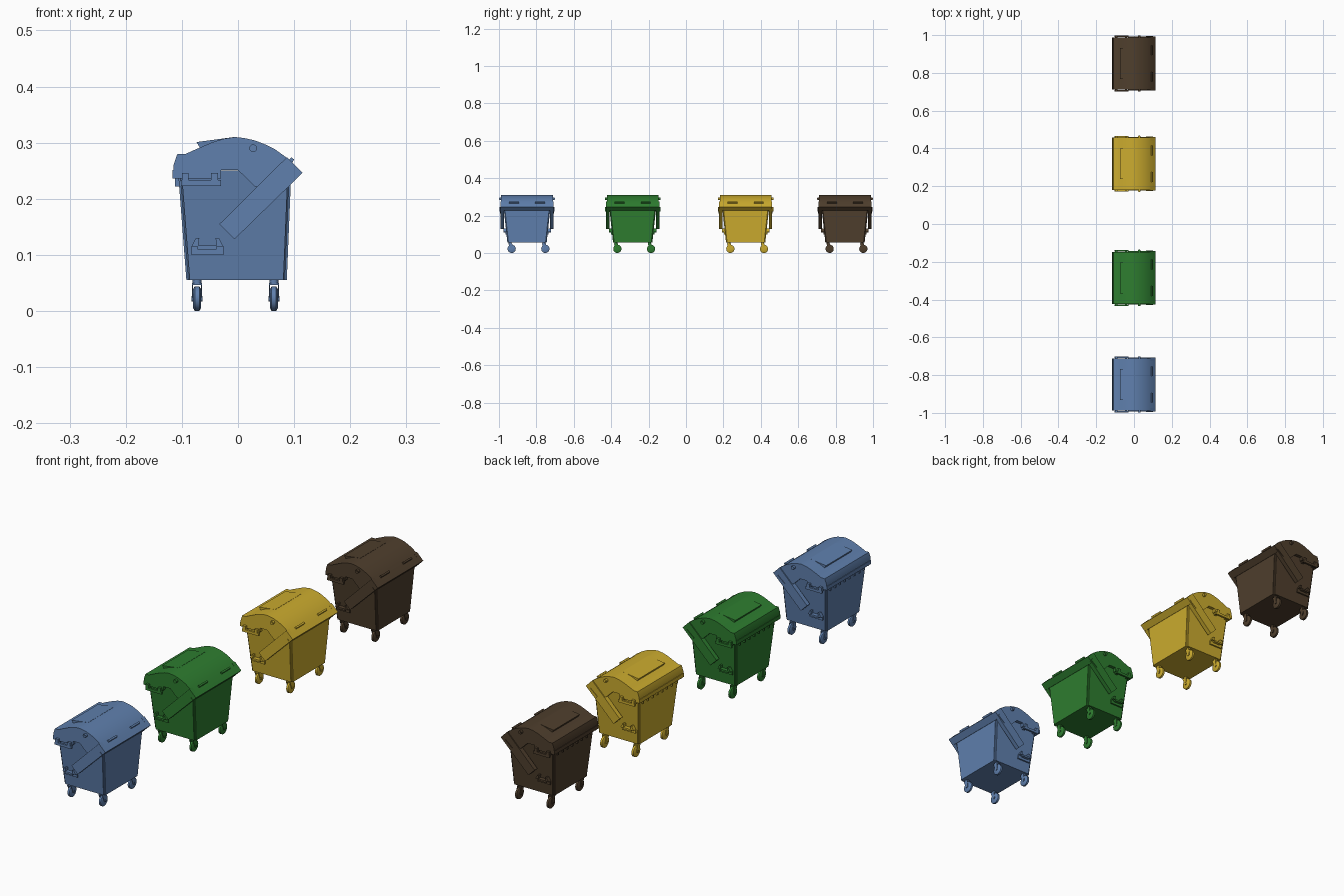
import bpy, bmesh, math
from mathutils import Matrix, Vector

old = bpy.data.objects.get("Cube")
if old:
    bpy.data.objects.remove(old, do_unlink=True)


def make_material(name, rgb):
    m = bpy.data.materials.new(name)
    m.use_nodes = True
    m.diffuse_color = (*rgb, 1)
    m.node_tree.nodes["Principled BSDF"].inputs["Base Color"].default_value = (*rgb, 1)
    return m


def add_object(bm, name, bin_info):
    colour, mat, y = bin_info
    bmesh.ops.recalc_face_normals(bm, faces=bm.faces[:])
    me = bpy.data.meshes.new(name)
    bm.to_mesh(me)
    bm.free()
    me.materials.append(mat)
    me.shade_smooth()
    me.set_sharp_from_angle(angle=math.radians(32))
    ob = bpy.data.objects.new(f"{colour}_{name}", me)
    ob.location.y = y
    bpy.context.scene.collection.objects.link(ob)
    return ob


def add_box(bm, x0, x1, y0, y1, z0, z1):
    size = Matrix.Diagonal((x1 - x0, abs(y1 - y0), z1 - z0, 1))
    mid = Matrix.Translation(((x0 + x1) / 2, (y0 + y1) / 2, (z0 + z1) / 2))
    bmesh.ops.create_cube(bm, size=1, matrix=mid @ size)


def add_prism(bm, profile, y0, y1):
    """Extrude an x-z outline along y."""
    face = bm.faces.new([bm.verts.new((x, y0, z)) for x, z in profile])
    ext = bmesh.ops.extrude_face_region(bm, geom=[face])["geom"]
    bmesh.ops.translate(bm, vec=(0, y1 - y0, 0),
                        verts=[g for g in ext if isinstance(g, bmesh.types.BMVert)])


def add_cylinder(bm, centre, r, depth, axis, sides=16, r2=None):
    rot = Vector((0, 0, 1)).rotation_difference(Vector(axis)).to_matrix().to_4x4()
    bmesh.ops.create_cone(bm, cap_ends=True, segments=sides, radius1=r,
                          radius2=r if r2 is None else r2, depth=depth,
                          matrix=Matrix.Translation(centre) @ rot)


def build_body(info):
    # Tapered tub
    bm = bmesh.new()
    rings = []
    for x0, x1, half, z in ((-.092, .087, .105, .055), (-.107, .095, .126, .25)):
        rings.append([bm.verts.new(p) for p in
                      ((x0, -half, z), (x1, -half, z), (x1, half, z), (x0, half, z))])
    for i in range(4):
        j = (i + 1) % 4
        bm.faces.new((rings[0][i], rings[0][j], rings[1][j], rings[1][i]))
    bm.faces.new(rings[0][::-1])
    bm.faces.new(rings[1])
    edges = [e for e in bm.edges if abs(e.verts[0].co.z - e.verts[1].co.z) > .1]
    bmesh.ops.bevel(bm, geom=edges, offset=.006, segments=3, affect='EDGES')
    add_object(bm, "body", info)

    # Rim along the back with small ribs under it
    bm = bmesh.new()
    add_box(bm, -.117, -.1, -.132, .132, .236, .251)
    for i in range(8):
        y = -.105 + i * .03
        add_box(bm, -.112, -.1, y - .003, y + .003, .222, .236)
    add_object(bm, "back_rim", info)


def build_lid(info):
    # Arched lid, closed at both ends
    crest = [(-.115, .26), (-.108, .28), (-.093, .28), (-.08, .286), (-.066, .292),
             (-.045, .301), (-.025, .307), (-.005, .31), (.012, .308), (.03, .304),
             (.048, .297), (.066, .288), (.083, .276), (.1, .261), (.115, .246)]
    under = [(.095, .226), (.03, .222), (0, .251), (-.115, .251)]
    bm = bmesh.new()
    add_prism(bm, crest + under, -.138, .138)
    add_object(bm, "lid", info)

    # Raised hatch on the rear half of the lid
    bm = bmesh.new()
    add_prism(bm, [(-.074, .301), (-.003, .3105), (-.003, .303), (-.066, .288)], -.082, .082)
    add_object(bm, "lid_hatch", info)

    # Two grips on the front slope
    bm = bmesh.new()
    for y in (-.07, .07):
        add_prism(bm, [(.09, .268), (.095, .274), (.1, .27), (.096, .263)], y - .026, y + .026)
    add_object(bm, "lid_grips", info)


def build_side(info, s):
    side = "front" if s < 0 else "rear"
    # Diagonal arm and its slim plate
    bm = bmesh.new()
    add_prism(bm, [(-.033, .155), (-.006, .128), (.115, .246), (.087, .274)],
              s * .124, s * .142)
    add_prism(bm, [(.064, .218), (.07, .212), (.1, .236), (.094, .243)],
              s * .14, s * .144)
    add_object(bm, side + "_arm", info)

    # Hinge pin
    bm = bmesh.new()
    add_cylinder(bm, (.027, s * .14, .29), .007, .016, (0, 1, 0), 12)
    add_cylinder(bm, (.027, s * .146, .29), .004, .006, (0, 1, 0), 12)
    add_object(bm, side + "_hinge_pin", info)

    # Upper carrying handle
    bm = bmesh.new()
    add_box(bm, -.117, -.03, s * .12, s * .138, .236, .251)
    for x in (-.094, -.042):
        add_box(bm, x - .006, x + .006, s * .12, s * .148, .23, .246)
    add_box(bm, -.102, -.03, s * .14, s * .148, .223, .233)
    add_object(bm, side + "_upper_handle", info)

    # Lower bracket with two upright horns
    bm = bmesh.new()
    add_box(bm, -.083, -.026, s * .105, s * .116, .1, .116)
    add_box(bm, -.072, -.038, s * .105, s * .127, .11, .117)
    for x, tip in ((-.077, -.072), (-.032, -.037)):
        add_prism(bm, [(x - .006, .115), (x + .006, .115), (tip + .003, .13), (tip - .003, .13)],
                  s * .105, s * .127)
    add_object(bm, side + "_lower_bracket", info)


def build_caster(info, x, y):
    wheel_y = y + .008
    end = ("left" if x > 0 else "right") + ("_front" if y < 0 else "_rear")
    # Tyre with rounded shoulders, and axle
    bm = bmesh.new()
    add_cylinder(bm, (x, wheel_y, .022), .022, .008, (1, 0, 0), 24)
    for d in (-1, 1):
        add_cylinder(bm, (x + d * .0055, wheel_y, .022), .022, .003, (d, 0, 0), 24, .017)
    add_cylinder(bm, (x, wheel_y, .022), .005, .02, (1, 0, 0), 12)
    add_object(bm, end + "_wheel", info)

    # Fork and swivel
    bm = bmesh.new()
    for d in (-1, 1):
        rows = [(y - .009, .048), (y + .011, .048), (wheel_y + .006, .02), (wheel_y - .005, .02)]
        face = bm.faces.new([bm.verts.new((x + d * .0072, py, pz)) for py, pz in rows])
        ext = bmesh.ops.extrude_face_region(bm, geom=[face])["geom"]
        bmesh.ops.translate(bm, vec=(d * .0018, 0, 0),
                            verts=[g for g in ext if isinstance(g, bmesh.types.BMVert)])
    add_box(bm, x - .009, x + .009, y - .009, y + .011, .046, .05)
    add_cylinder(bm, (x, y, .053), .008, .008, (0, 0, 1), 12)
    add_object(bm, end + "_fork", info)


# Four matching bins in a row
bins = [("blue", (.115, .215, .42), -.85), ("green", (.027, .205, .029), -.285),
        ("yellow", (.60, .41, .028), .319), ("brown", (.078, .049, .026), .85)]
for colour, rgb, y in bins:
    info = (colour, make_material(colour + " plastic", rgb), y)
    build_body(info)
    build_lid(info)
    for s in (-1, 1):
        build_side(info, s)
        for x in (-.073, .064):
            build_caster(info, x, s * .09)
